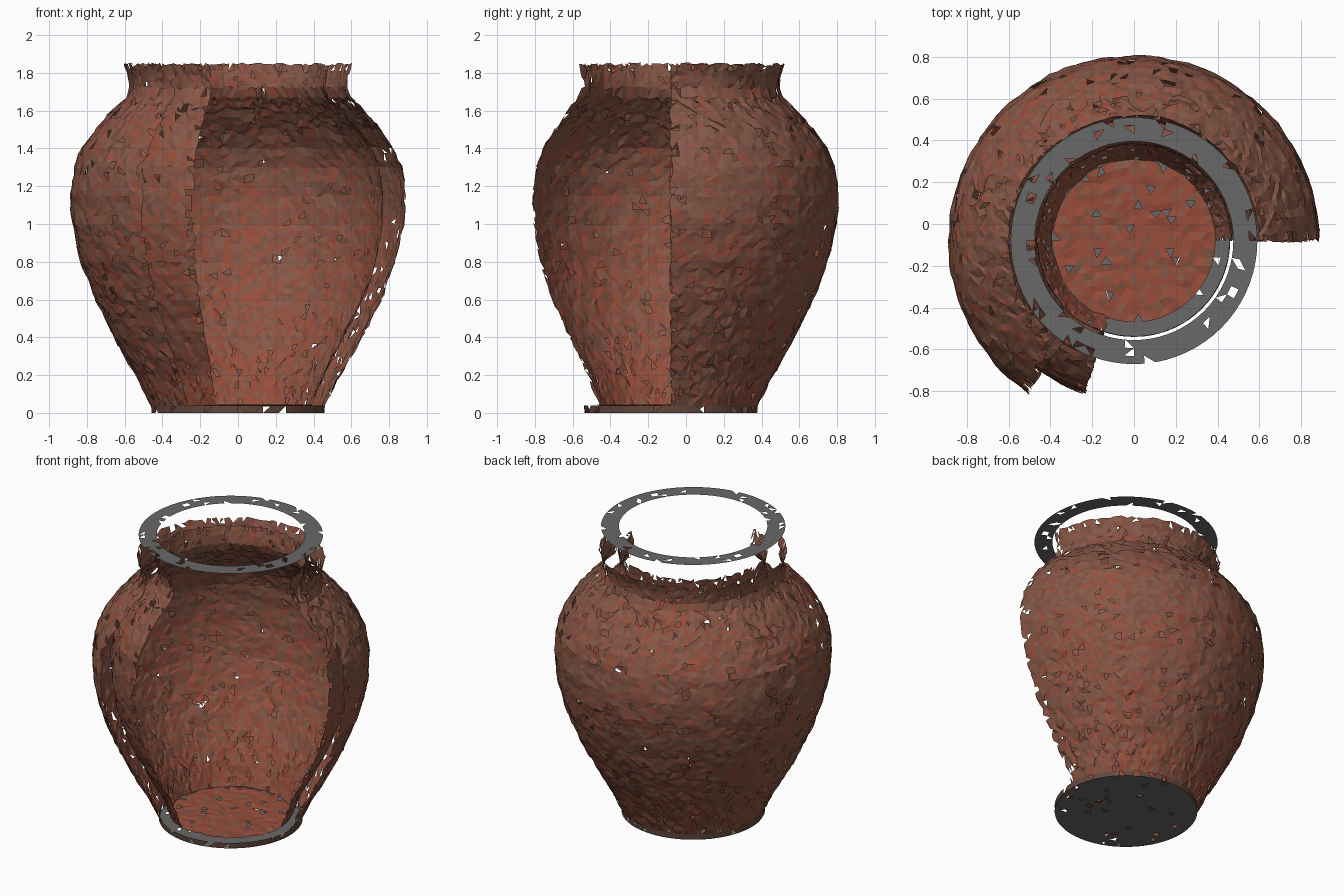
import bpy, math, random
from mathutils import Vector, noise

if "Cube" in bpy.data.objects:
    bpy.data.objects.remove(bpy.data.objects["Cube"])

random.seed(7)
CY = -0.08   # pot axis sits slightly forward of the origin


def material(name, rgb):
    m = bpy.data.materials.new(name)
    m.diffuse_color = (*rgb, 1)
    m.use_nodes = True
    m.node_tree.nodes["Principled BSDF"].inputs["Base Color"].default_value = m.diffuse_color
    return m


CLAY = [material("brown_clay", (0.24, 0.10, 0.066)),
        material("umber_clay", (0.21, 0.082, 0.053)),
        material("red_clay", (0.31, 0.075, 0.042))]
FOOT = [material("dark_clay", (0.13, 0.065, 0.045))]
GREY = [material("grey_plaster", (0.14, 0.14, 0.14))]


def make_object(name, verts, faces, mats, redness):
    """Mesh object whose faces are mottled with the clay colours, redder low down."""
    mesh = bpy.data.meshes.new(name)
    mesh.from_pydata(verts, [], faces)
    for m in mats:
        mesh.materials.append(m)
    for f in mesh.polygons:
        p = Vector(verts[f.vertices[0]])
        red = redness * (1.25 - 0.5 * p.z) + 0.3 * noise.noise(p * 3)
        if len(mats) > 1:
            f.material_index = 2 if random.random() < red else int(random.random() < 0.35)
    ob = bpy.data.objects.new(name, mesh)
    bpy.context.collection.objects.link(ob)


def resample(profile, step):
    """Even points along a (radius, height) profile."""
    out = []
    for (r0, z0), (r1, z1) in zip(profile, profile[1:]):
        n = max(1, round(math.hypot(r1 - r0, z1 - z0) / step))
        out += [(r0 + (r1 - r0) * i / n, z0 + (z1 - z0) * i / n) for i in range(n)]
    return out + [profile[-1]]


def sheet(name, profile, a0, a1, segs, mats, step=0.036, bump=0.0, holes=0.02,
          torn_top=False, redness=0.0):
    """Revolved, triangulated thin shell with bumps, missing flakes and torn edges."""
    pts = resample(profile, step)
    rows = len(pts)
    closed = abs(a1 - a0) >= 360
    cols = segs if closed else segs + 1
    verts, faces = [], []
    for i, (r, z) in enumerate(pts):
        for j in range(cols):
            a = math.radians(a0 + (a1 - a0) * j / segs)
            rr, zz = r, z
            if bump:
                p = Vector((math.cos(a) * r, math.sin(a) * r, z))
                rr += noise.noise(p * 9) * bump + random.uniform(-bump, bump) * 0.4
                a += random.uniform(-0.012, 0.012)
                if 0 < i < rows - 1:
                    zz += random.uniform(-0.01, 0.01)
                elif torn_top and i == rows - 1:
                    zz += random.uniform(-0.01, 0.01)
            verts.append((math.cos(a) * rr, CY + math.sin(a) * rr, zz))
    for i in range(rows - 1):
        for j in range(segs):
            k = (j + 1) % cols
            a, b = i * cols + j, i * cols + k
            c, d = b + cols, a + cols
            tris = ((a, b, c), (a, c, d)) if random.random() < 0.5 else ((a, b, d), (b, c, d))
            torn = (not closed and j in (0, segs - 1)) or (torn_top and i == rows - 2)
            if random.random() < holes * 0.3:
                continue
            faces += [t for t in tris if random.random() > (0.2 if torn else holes)]
    make_object(name, verts, faces, mats, redness)


def disc(name, radius, z, mats, rings=10, bump=0.0, holes=0.025, redness=0.0):
    """Flat disc of even triangles: ring k has 6k points."""
    verts, faces = [(0, CY, z)], []
    for k in range(1, rings + 1):
        for j in range(6 * k):
            a, r = math.tau * j / (6 * k), radius * k / rings
            verts.append((math.cos(a) * r, CY + math.sin(a) * r,
                          z + random.uniform(-bump, bump)))
    start = lambda k: 1 + 3 * k * (k - 1) if k else 0
    at = lambda k, j: start(k) + (j % (6 * k) if k else 0)
    for k in range(1, rings + 1):
        for s in range(6):
            for j in range(k):
                o, i = s * k + j, s * (k - 1) + j
                faces.append((at(k, o), at(k, o + 1), at(k - 1, i)))
                if j < k - 1:
                    faces.append((at(k - 1, i), at(k, o + 1), at(k - 1, i + 1)))
    faces = [f for f in faces if random.random() > holes]
    make_object(name, verts, faces, mats, redness)


# outer wall, front right part broken away
outer = [(0.46, 0.035), (0.54, 0.2), (0.655, 0.4), (0.755, 0.6), (0.832, 0.8),
         (0.878, 1.0), (0.886, 1.15), (0.868, 1.3), (0.825, 1.4), (0.755, 1.5),
         (0.665, 1.6), (0.59, 1.67), (0.573, 1.72), (0.58, 1.78), (0.60, 1.845)]
sheet("outer_wall", outer, 0, 235, 84, CLAY, bump=0.009, holes=0.025,
      torn_top=True, redness=0.28)

# inner wall reaches a little further round on the left
inner = [(0.39, 0.04), (0.45, 0.2), (0.56, 0.4), (0.66, 0.6), (0.73, 0.8),
         (0.765, 1.0), (0.77, 1.15), (0.75, 1.3), (0.71, 1.4), (0.64, 1.5),
         (0.55, 1.6), (0.48, 1.67), (0.46, 1.72), (0.465, 1.78), (0.48, 1.845)]
sheet("inner_wall", inner, 0, 252, 84, CLAY, bump=0.008, holes=0.025,
      torn_top=True, redness=0.45)

# inside floor, low foot band, flat grey underside and flat grey rim
disc("inner_floor", 0.39, 0.04, CLAY, bump=0.005, redness=0.65)
sheet("foot_band", [(0.457, 0.0), (0.46, 0.038)], 0, 360, 64, FOOT, holes=0.06)
disc("base_disc", 0.46, 0.0, GREY, rings=12)
sheet("rim_ring", [(0.475, 2.0), (0.59, 2.0)], 0, 360, 72, GREY, holes=0.05)
